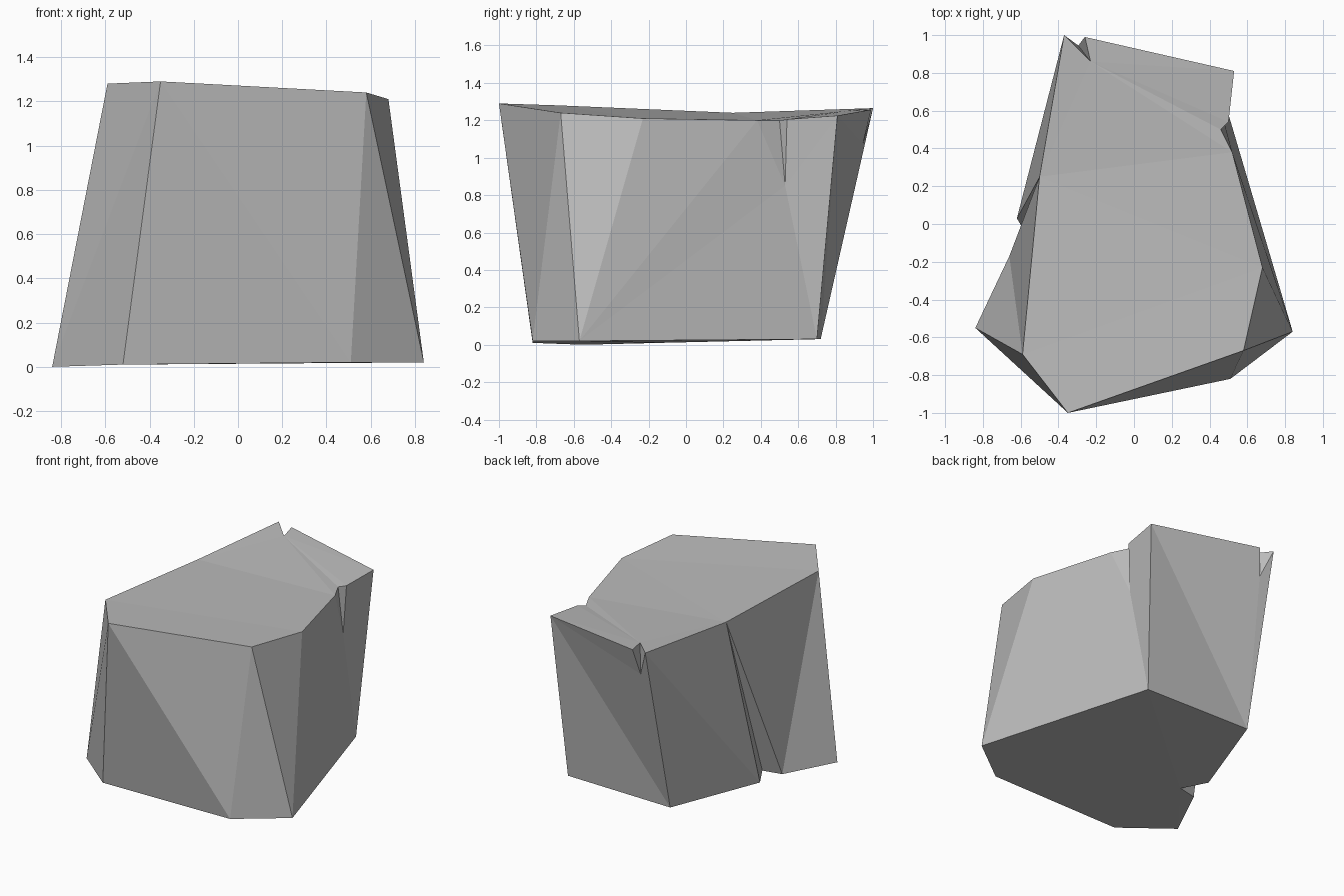
import bpy
import bmesh

cube = bpy.data.objects.get("Cube")
if cube:
    bpy.data.objects.remove(cube, do_unlink=True)

# One stone grey for the whole boulder
stone = bpy.data.materials.new("stone_grey")
stone.use_nodes = True
grey = (0.5, 0.5, 0.5, 1.0)
stone.diffuse_color = grey
shader = next(n for n in stone.node_tree.nodes if n.type == "BSDF_PRINCIPLED")
shader.inputs["Base Color"].default_value = grey
shader.inputs["Roughness"].default_value = 0.9

bm = bmesh.new()


def ring(points):
    """Add a loop of corner points and return the vertices."""
    return [bm.verts.new(p) for p in points]


def face(*corners):
    return bm.faces.new(corners)


def zip_rings(lower, upper, steps):
    """Join two closed rings with triangles; each step advances one ring."""
    low = high = 0
    for step in steps:
        a, b = lower[low % len(lower)], upper[high % len(upper)]
        if step == "l":
            low += 1
            face(a, lower[low % len(lower)], b)
        else:
            high += 1
            face(a, upper[high % len(upper)], b)


def notch(bottom, edge):
    """Fan the chipped edge down to the lowest point of the chip."""
    for a, b in zip(edge, edge[1:]):
        face(bottom, b, a)


# Base outline, counter-clockwise from the front right, with the crack on the right
base = ring([
    (-0.52, -0.82, 0.01), (0.51, -0.82, 0.02), (0.84, -0.57, 0.02),
    (0.465, 0.70, 0.03), (-0.376, 0.72, 0.03), (-0.62, 0.03, 0.015),
    (-0.52, -0.14, 0.01), (-0.66, -0.17, 0.01), (-0.84, -0.55, 0),
])

# Rim corners, from the front point round to the right
front_tip, front_left, left_mid, left_rear, back_left, back_tip, crack_top, front_right = ring([
    (-0.35, -1.0, 1.29), (0.58, -0.67, 1.24), (0.68, -0.23, 1.21),
    (0.52, 0.38, 1.2), (0.53, 0.81, 1.225), (-0.37, 1.0, 1.265),
    (-0.50, 0.25, 1.24), (-0.59, -0.69, 1.28),
])

# Chipped corners: lowest point and rim points of the left and back notches
left_chip, left_in, left_out = ring([
    (0.48, 0.53, 0.85), (0.46, 0.50, 1.2), (0.50, 0.54, 1.205)])
back_chip, back_out, back_in = ring([
    (-0.295, 0.945, 1.07), (-0.26, 0.99, 1.257), (-0.23, 0.86, 1.25)])

# Faceted walls
wall_rim = [front_tip, front_left, left_mid, left_rear, left_chip, back_left,
            back_chip, back_tip, crack_top, front_right]
zip_rings(base, wall_rim, "luluuululuulullulul")
notch(left_chip, [left_rear, left_in, left_out, back_left])
notch(back_chip, [back_left, back_out, back_in, back_tip])

# Top: broad front slab, then creases meeting at the back notch
face(front_tip, front_left, left_mid, left_rear, crack_top, front_right)
crease = [crack_top, left_rear, left_in, left_out, back_left, back_out]
for a, b in zip(crease, crease[1:]):
    face(back_in, a, b)
face(back_in, back_tip, crack_top)

# Underside
face(*reversed(base))

bmesh.ops.triangulate(bm, faces=[f for f in bm.faces if len(f.verts) > 3])
bmesh.ops.recalc_face_normals(bm, faces=bm.faces)

mesh = bpy.data.meshes.new("boulder")
bm.to_mesh(mesh)
bm.free()
mesh.materials.append(stone)
boulder = bpy.data.objects.new("boulder", mesh)
bpy.context.collection.objects.link(boulder)
